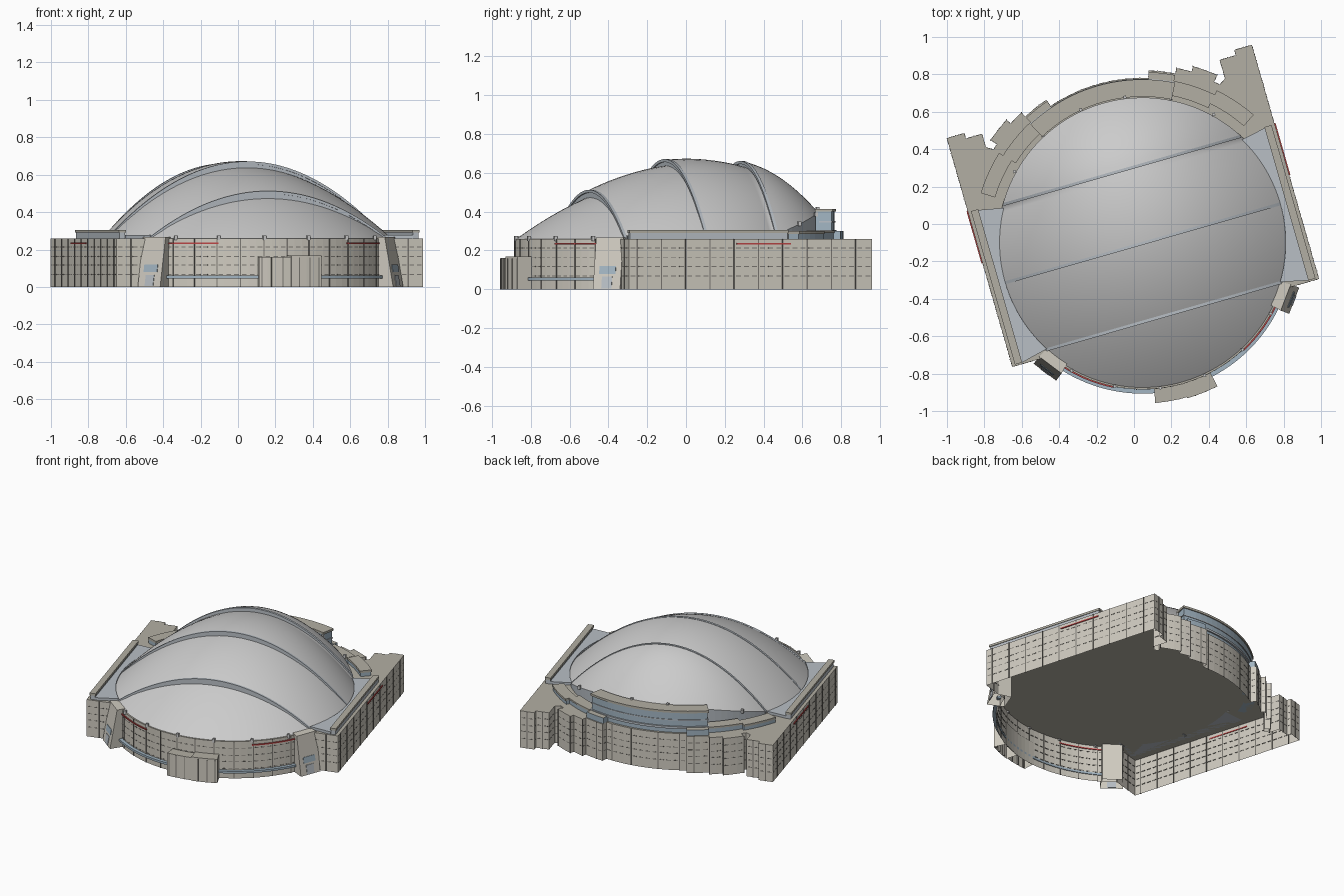
import bpy, bmesh, math
from mathutils import Matrix, Vector

if "Cube" in bpy.data.objects:
    bpy.data.objects.remove(bpy.data.objects["Cube"])

# local frame: dome centre at the origin, plan turned 16 degrees
FRAME = Matrix.Rotation(math.radians(16), 4, 'Z') @ Matrix.Translation((0.017, -0.108, 0))
H, R = 0.26, 0.775

def material(name, rgb):
    m = bpy.data.materials.new(name)
    m.diffuse_color = (*rgb, 1)
    m.use_nodes = True
    m.node_tree.nodes["Principled BSDF"].inputs["Base Color"].default_value = m.diffuse_color
    return m

STONE = material("stone", (0.63, 0.60, 0.53))
ROOF = material("roof_olive", (0.45, 0.43, 0.37))
GLASS = material("blue_glass", (0.36, 0.46, 0.54))
SLATE = material("slate", (0.48, 0.52, 0.56))
DARK = material("dark_seam", (0.2, 0.19, 0.17))
RED = material("red_strip", (0.5, 0.06, 0.06))

def mesh(name, verts, faces, mat=None, smooth=False):
    me = bpy.data.meshes.new(name)
    me.from_pydata([FRAME @ Vector(v) for v in verts], [], faces)
    bm = bmesh.new()
    bm.from_mesh(me)
    bmesh.ops.recalc_face_normals(bm, faces=bm.faces)
    bm.to_mesh(me)
    bm.free()
    if smooth:
        me.shade_smooth()
    if mat:
        me.materials.append(mat)
    ob = bpy.data.objects.new(name, me)
    bpy.context.collection.objects.link(ob)
    return ob

def pol(r, a):
    a = math.radians(a)
    return (r * math.sin(a), r * math.cos(a))

def arc(r, a0, a1, step=3):
    n = max(1, round(abs(a1 - a0) / step))
    return [pol(r, a0 + (a1 - a0) * i / n) for i in range(n + 1)]

def prism(name, pts, z0, z1, mat, cap=None, bottom=True):
    n = len(pts)
    v = [(x, y, z0) for x, y in pts] + [(x, y, z1) for x, y in pts]
    f = [(i, (i + 1) % n, n + (i + 1) % n, n + i) for i in range(n)]
    f.append(tuple(range(n, 2 * n)))
    if bottom:
        f.append(tuple(reversed(range(n))))
    ob = mesh(name, v, f, mat)
    if cap:
        ob.data.materials.append(cap)
        ob.data.polygons[n].material_index = 1
    return ob

def sector(name, r0, r1, a0, a1, z0, z1, mat, cap=None, bottom=True):
    return prism(name, arc(r0, a0, a1) + arc(r1, a1, a0), z0, z1, mat, cap, bottom)

def rect(x0, x1, y0, y1):
    return [(x0, y0), (x1, y0), (x1, y1), (x0, y1)]

# building shell: stepped curved back, straight side wings, round front, open underneath
def half_outline(end):
    p = arc(0.88, 0, 18) + arc(0.92, 18, 27) + arc(0.95, 27, 32) + arc(0.98, 32, 40) + arc(0.94, 40, 42)
    p += [(0.665, 0.72), (0.665, end - 0.03), (0.755, end - 0.03), (0.755, end), (0.853, end), (0.853, -0.447)]
    return p + arc(0.785, 124.7, 180)

right = half_outline(0.855)
left = [(-x, y) for x, y in half_outline(0.825)]
outline = right + left[::-1][1:-1]
prism("building_shell", outline, 0, H, STONE, ROOF, bottom=False)

# facade seams and window dashes that follow the outline
bv, bf = [], []
def facade_box(p, t, n, half, z0, z1, depth):
    k = len(bv)
    for z in (z0, z1):
        for s, d in ((-half, -0.003), (half, -0.003), (half, depth), (-half, depth)):
            q = p + t * s + n * d
            bv.append((q.x, q.y, z))
    for f in ((0, 1, 5, 4), (1, 2, 6, 5), (2, 3, 7, 6), (3, 0, 4, 7), (4, 5, 6, 7), (3, 2, 1, 0)):
        bf.append(tuple(k + i for i in f))

since = 0
for a, b in zip(outline, outline[1:] + outline[:1]):
    a, b = Vector(a), Vector(b)
    L = (b - a).length
    if L < 0.015:
        continue
    t = (b - a) / L
    n = Vector((-t.y, t.x))
    count = max(1, round(L / 0.043))
    for i in range(count):
        p = a + t * L * (i + 0.5) / count
        for z in (0.065, 0.115, 0.16, 0.21):
            facade_box(p, t, n, 0.3 * L / count, z, z + 0.005, 0.001)
        since += 1
        if since % 3 == 0:
            facade_box(a + t * L * i / count, t, n, 0.003, 0, H, 0.003)
mesh("facade_seams", bv, bf, DARK)

# dome: four stepped panels, each defined by a ridge height curve and a base height
def quad(p, v):
    (a, fa), (b, fb), (c, fc) = p
    return (fa * (v - b) * (v - c) / ((a - b) * (a - c)) + fb * (v - a) * (v - c) / ((b - a) * (b - c))
            + fc * (v - a) * (v - b) / ((c - a) * (c - b)))

def base(v):
    return 0.285 + 0.125 * (v - 0.405) / 0.37 if v > 0.4049 else H

def surface(ridge, v, t, w_from=None):
    w = math.sqrt(max(0, R * R - v * v))
    lo = base(w_from if w_from is not None else v)
    return (w * t, v, lo + (quad(ridge, v) - lo) * (1 - t * t))

panels = [
    ("front", -R, -0.405, [(-R, 0.26), (-0.6, 0.375), (-0.405, 0.475)]),
    ("lower_middle", -0.405, 0, [(-0.405, 0.51), (-0.2, 0.592), (0, 0.638)]),
    ("upper_middle", 0, 0.405, [(0, 0.668), (0.12, 0.673), (0.405, 0.632)]),
    ("back", 0.405, R, [(0.405, 0.658), (0.6, 0.57), (R, 0.41)]),
]
NT, NV = 48, 20
for name, v0, v1, ridge in panels:
    verts, faces = [], []
    for i in range(NV + 1):
        k = i / NV
        if name == "front":
            k = 1 - math.cos(k * math.pi / 2)
        elif name == "back":
            k = math.sin(k * math.pi / 2)
        for j in range(NT + 1):
            t = -math.cos(math.pi * j / NT)
            verts.append(surface(ridge, v0 + (v1 - v0) * k, t))
    for i in range(NV):
        for j in range(NT):
            q = i * (NT + 1) + j
            faces.append((q, q + 1, q + NT + 2, q + NT + 1))
    mesh("dome_panel_" + name, verts, faces, None, True)
    if name == "front":
        continue
    # arch rim on the front edge of each raised panel, with a thin lip on top
    for part, top, drop, d in (("arch", 0, 0.04, 0.006), ("arch_lip", 0.003, 0.012, 0.012)):
        verts, faces = [], []
        for j in range(NT + 1):
            x, y, z = surface(ridge, v0, -1 + 2 * j / NT)
            low = max(H - 0.003, z - drop)
            verts += [(x, y + 0.004, z + top), (x, y - d, z + top), (x, y - d, low), (x, y + 0.004, low)]
        for j in range(NT):
            for k in range(4):
                q, s = 4 * j + k, 4 * j + (k + 1) % 4
                faces.append((q, s, s + 4, q + 4))
        mesh(f"{part}_{name}", verts, faces, SLATE)

# sloping skirt under the raised back of the dome
rim = arc(R, -58.5, 58.5)
n = len(rim)
mesh("back_skirt", [(x, y, H) for x, y in rim] + [(x, y, base(y)) for x, y in rim],
     [(i, i + 1, n + i + 1, n + i) for i in range(n - 1)], SLATE)

# glazed upper storey behind the dome
sector("upper_storey", 0.78, 0.865, -27, 27, H, 0.40, GLASS)
sector("upper_storey_roof", 0.78, 0.872, -27.5, 27.5, 0.40, 0.415, ROOF)
sector("upper_storey_ledge", 0.80, 0.875, -27.5, 27.5, 0.29, 0.305, SLATE)
sector("upper_storey_band", 0.80, 0.869, -27.3, 27.3, 0.345, 0.352, SLATE)

# front ledge and entrance block
sector("front_ledge", 0.78, 0.808, 130, 230, 0.045, 0.06, GLASS)
sector("entrance_block_left", 0.78, 0.86, 180, 191.5, 0, 0.16, STONE, ROOF, False)
sector("entrance_block_right", 0.78, 0.866, 168.5, 180, 0, 0.168, STONE, ROOF, False)
for a in (169.5, 173, 177, 183, 187, 190.5):
    sector("entrance_seam", 0.85, 0.868 if a < 180 else 0.862, a - 0.2, a + 0.2, 0, 0.158, DARK)

for s, side in ((1, "right"), (-1, "left")):
    def mir(pts):
        return [(s * x, y) for x, y in pts]

    # slate deck and parapet beside the dome
    prism("side_deck_" + side, mir(arc(0.765, 60, 122) + [(0.80, -0.44), (0.80, 0.41)]), H, 0.278, SLATE)
    prism("side_parapet_" + side, mir(rect(0.80, 0.832, -0.435, 0.41)), H, 0.29, SLATE)
    prism("side_parapet_cap_" + side, mir(rect(0.796, 0.836, -0.439, 0.414)), 0.29, 0.305, ROOF)
    # lower glazed wing of the back storey
    sector("back_wing_" + side, 0.80, 0.875, s * 27, s * 42, H, 0.29, GLASS)
    sector("back_wing_roof_" + side, 0.80, 0.88, s * 27, s * 42, 0.29, 0.302, ROOF)
    sector("back_wing_end_" + side, 0.83, 0.90, s * 42, s * 57, H, 0.285, GLASS)
    sector("back_wing_end_roof_" + side, 0.825, 0.905, s * 42, s * 57, 0.285, 0.3, ROOF)
    sector("back_step_" + side, 0.86, 0.912, s * 18, s * 27, H, 0.3, GLASS, ROOF)
    # red strips on wall tops
    prism("side_red_strip_" + side, mir(rect(0.85, 0.859, 0.13, 0.42)), 0.23, 0.238, RED)
    sector("front_red_strip_" + side, 0.78, 0.792, s * 131, s * 153, 0.23, 0.238, RED)

    # leaning corner tower with glazed panels on its sloping face
    a = math.radians(127)
    def tower(w, z, r=None, d=0):
        r = (0.868 - 0.18 * z if r is None else r) + d
        return (s * (r * math.sin(a) + w * math.cos(a)), r * math.cos(a) - w * math.sin(a), z)
    box = [(0, 1, 2, 3), (4, 5, 6, 7), (0, 1, 5, 4), (1, 2, 6, 5), (2, 3, 7, 6), (3, 0, 4, 7)]
    v = []
    for z in (0, 0.268):
        v += [tower(-0.075, z), tower(0.075, z), tower(0.065, z, 0.75), tower(-0.065, z, 0.75)]
    mesh("corner_tower_" + side, v, box[1:], STONE)
    for w, z0, z1, m in ((0.045, 0.08, 0.12, GLASS), (0.028, 0.005, 0.065, SLATE)):
        v = []
        for z in (z0, z1):
            v += [tower(-w, z, d=0.003), tower(w, z, d=0.003), tower(w, z, d=-0.004), tower(-w, z, d=-0.004)]
        mesh("tower_panel_" + side, v, box, m)

# small lamp boxes round the dome rim
for ang in (9, 27, 45, 135, 153, 171):
    for sgn in (1, -1):
        x, y = pol(0.783, sgn * ang)
        z = base(y) if ang < 90 else H
        prism("rim_lamp", rect(x - 0.008, x + 0.008, y - 0.008, y + 0.008), z - 0.01, z + 0.015, None)
